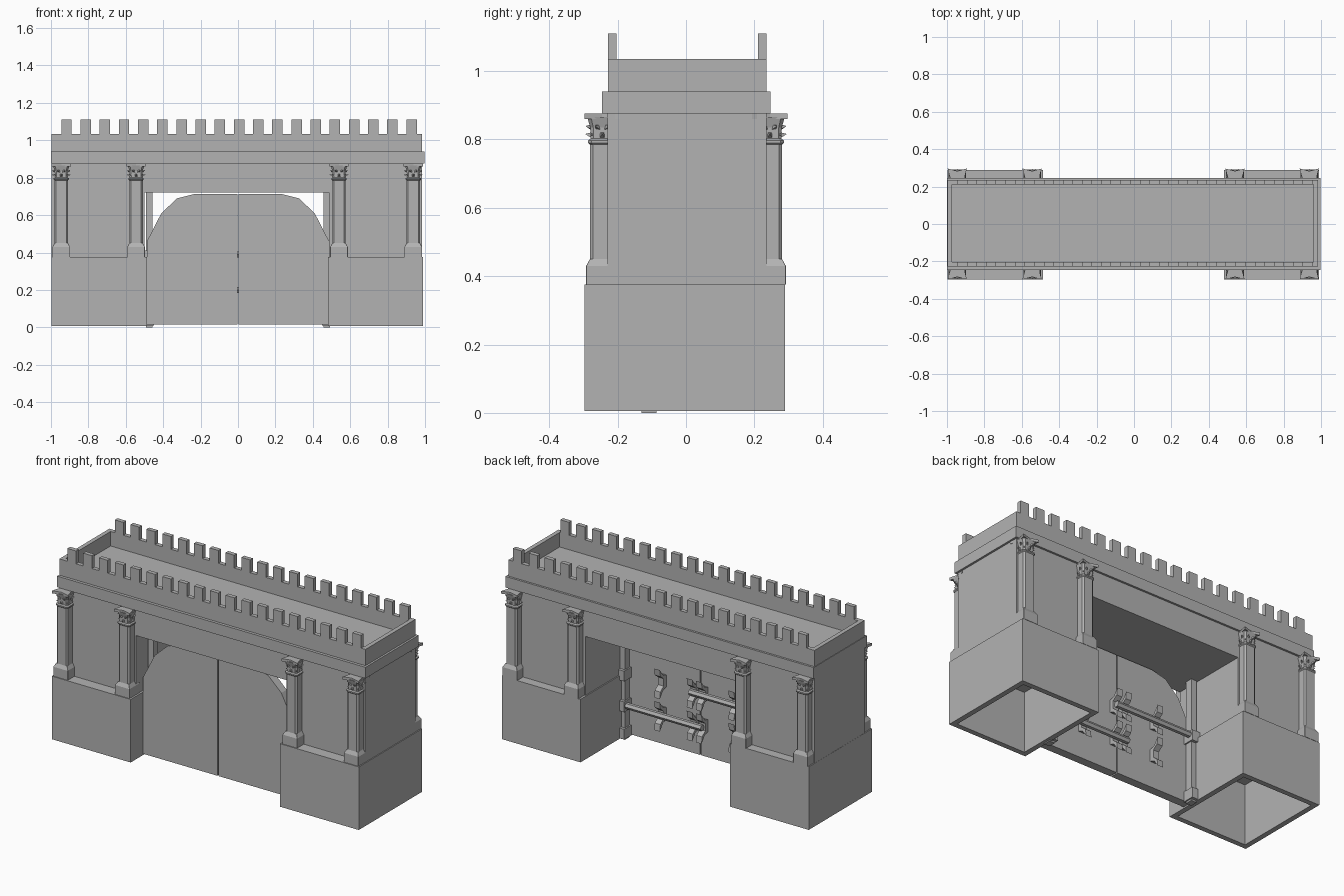
import bpy, bmesh
from math import cos, sin, pi
from mathutils import Vector

cube = bpy.data.objects.get("Cube")
if cube:
    bpy.data.objects.remove(cube, do_unlink=True)

stone = bpy.data.materials.new("grey_stone")
stone.use_nodes = True
grey = (0.45, 0.45, 0.45, 1)
stone.diffuse_color = grey
stone.node_tree.nodes["Principled BSDF"].inputs["Base Color"].default_value = grey


def finish(name, bm):
    bmesh.ops.recalc_face_normals(bm, faces=bm.faces)
    mesh = bpy.data.meshes.new(name)
    bm.to_mesh(mesh)
    bm.free()
    mesh.materials.append(stone)
    obj = bpy.data.objects.new(name, mesh)
    bpy.context.collection.objects.link(obj)
    return obj


def add_loft(bm, rings):
    """Skin a list of equal-length point rings and cap both ends."""
    loops = [[bm.verts.new(p) for p in ring] for ring in rings]
    n = len(loops[0])
    for a, b in zip(loops, loops[1:]):
        for i in range(n):
            j = (i + 1) % n
            bm.faces.new((a[i], a[j], b[j], b[i]))
    bm.faces.new(loops[0][::-1])
    bm.faces.new(loops[-1])


def rect(x0, x1, y0, y1, z):
    return [(x0, y0, z), (x1, y0, z), (x1, y1, z), (x0, y1, z)]


def add_box(bm, x, y, z):
    add_loft(bm, [rect(*x, *y, z[0]), rect(*x, *y, z[1])])


def box(name, x, y, z):
    bm = bmesh.new()
    add_box(bm, x, y, z)
    return finish(name, bm)


def hollow_box(name, x, y, z_open, z_floor, z_closed, wall):
    """Box with a rectangular pocket sunk into its open end."""
    inner = (x[0] + wall, x[1] - wall, y[0] + wall, y[1] - wall)
    bm = bmesh.new()
    add_loft(bm, [rect(*x, *y, z_closed), rect(*x, *y, z_open),
                  rect(*inner, z_open), rect(*inner, z_floor)])
    return finish(name, bm)


def prism(name, outline, axis, start, end):
    """Extrude a 2D outline along x or y."""
    def place(d):
        return [(d, u, v) if axis == "x" else (u, d, v) for u, v in outline]
    bm = bmesh.new()
    add_loft(bm, [place(start), place(end)])
    return finish(name, bm)


# Hollow pedestals, legs and lintel
for side, ped, leg in (("right", (-0.998, -0.487), (-0.997, -0.5)),
                       ("left", (0.48, 0.99), (0.487, 0.985))):
    hollow_box(side + "_pedestal", ped, (-0.297, 0.29), 0.006, 0.36, 0.375, 0.03)
    box(side + "_leg", leg, (-0.23, 0.235), (0.375, 0.72))
box("lintel", (-0.997, 0.985), (-0.23, 0.235), (0.72, 0.875))
box("cornice", (-1, 0.997), (-0.245, 0.247), (0.875, 0.94))

# Parapet with a sunken walkway and battlements
hollow_box("parapet", (-0.997, 0.985), (-0.228, 0.235), 1.035, 0.95, 0.94, 0.025)
bm = bmesh.new()
for i in range(19):
    x = -0.917 + 0.1025 * i
    for y0 in (-0.228, 0.21):
        add_box(bm, (x - 0.028, x + 0.028), (y0, y0 + 0.025), (1.035, 1.11))
finish("battlements", bm)


def column(name, cx, cy):
    def ring(r, z, chamfer=0.25):
        c = r * (1 - chamfer)
        pts = [(r, -c), (r, c), (c, r), (-c, r), (-r, c), (-r, -c), (-c, -r), (c, -r)]
        return [(cx + x, cy + y, z) for x, y in pts]

    bm = bmesh.new()
    add_loft(bm, [ring(r, z, 0.02) for r, z in ((0.047, 0.375), (0.047, 0.43), (0.036, 0.45))])
    add_loft(bm, [ring(0.036, 0.44), ring(0.036, 0.79)])
    finish(name + "_shaft", bm)

    # Flared bell and concave-sided top slab
    bm = bmesh.new()
    add_loft(bm, [ring(r, z) for r, z in ((0.036, 0.785), (0.041, 0.79), (0.041, 0.797),
                                          (0.034, 0.802), (0.035, 0.835), (0.044, 0.865))])
    slab = [(cx + r * cos(k * pi / 4), cy + r * sin(k * pi / 4))
            for k in range(8) for r in (0.073 if k % 2 else 0.038,)]
    add_loft(bm, [[(x, y, z) for x, y in slab] for z in (0.86, 0.875)])
    # Two tiers of pointed leaves curling outwards
    for z, reach, turn in ((0.803, 0.05, 0), (0.826, 0.053, pi / 8), (0.85, 0.062, pi / 4)):
        count = 4 if z > 0.84 else 8
        for k in range(count):
            a = turn + k * 2 * pi / count
            out, across = Vector((cos(a), sin(a), 0)), Vector((-sin(a), cos(a), 0))
            root = Vector((cx, cy, z)) + out * 0.03
            base = [root - across * 0.009, root + across * 0.009,
                    root + across * 0.007 + Vector((0, 0, 0.018)),
                    root - across * 0.007 + Vector((0, 0, 0.018))]
            tip = Vector((cx, cy, z + 0.013)) + out * reach
            corners = [bm.verts.new(p) for p in base]
            point = bm.verts.new(tip)
            bm.faces.new(corners)
            for i in range(4):
                bm.faces.new((corners[i], corners[(i + 1) % 4], point))
    finish(name + "_capital", bm)


for face, cy in (("front", -0.245), ("back", 0.245)):
    for label, cx in (("outer_right", -0.945), ("inner_right", -0.545),
                      ("inner_left", 0.54), ("outer_left", 0.937)):
        column(f"{face}_{label}_column", cx, cy)

# Gate leaves, hinge posts, bars and hooks
leaf = [(0.004, 0.015), (0.487, 0.015), (0.487, 0.46), (0.41, 0.61),
        (0.325, 0.69), (0.235, 0.712), (0.004, 0.712)]
hook = [(0, -0.035), (0.03, -0.045), (0.06, -0.085), (0.055, -0.045), (0.025, -0.022),
        (0.025, 0.022), (0.055, 0.045), (0.06, 0.085), (0.03, 0.045), (0, 0.035)]
back = -0.135
for side, s, bar_z, knuckles in (("left", 1, 0.2, (0.04, 0.2, 0.38)),
                                 ("right", -1, 0.39, (0.04, 0.38))):
    prism(side + "_gate_leaf", [(s * x, z) for x, z in leaf], "y", -0.185, back)
    post = s * 0.475
    box(side + "_hinge_post", (post - 0.018, post + 0.018), (-0.13, -0.087), (0, 0.72))
    for k, z in enumerate(knuckles):
        box(f"{side}_hinge_knuckle_{k}", (post - 0.026, post + 0.026),
            (-0.14, -0.07), (z - 0.03, z + 0.03))
    hexagon = [(back + 0.042 + 0.018 * cos(k * pi / 3), bar_z + 0.018 * sin(k * pi / 3))
               for k in range(6)]
    prism(side + "_gate_bar", hexagon, "x", s * 0.47, -s * 0.04)
    for x in (0.03, 0.24):
        for z in (0.2, 0.39):
            prism(f"{side}_gate_hook", [(back + u, z + v) for u, v in hook], "x",
                  s * x - 0.018, s * x + 0.018)
